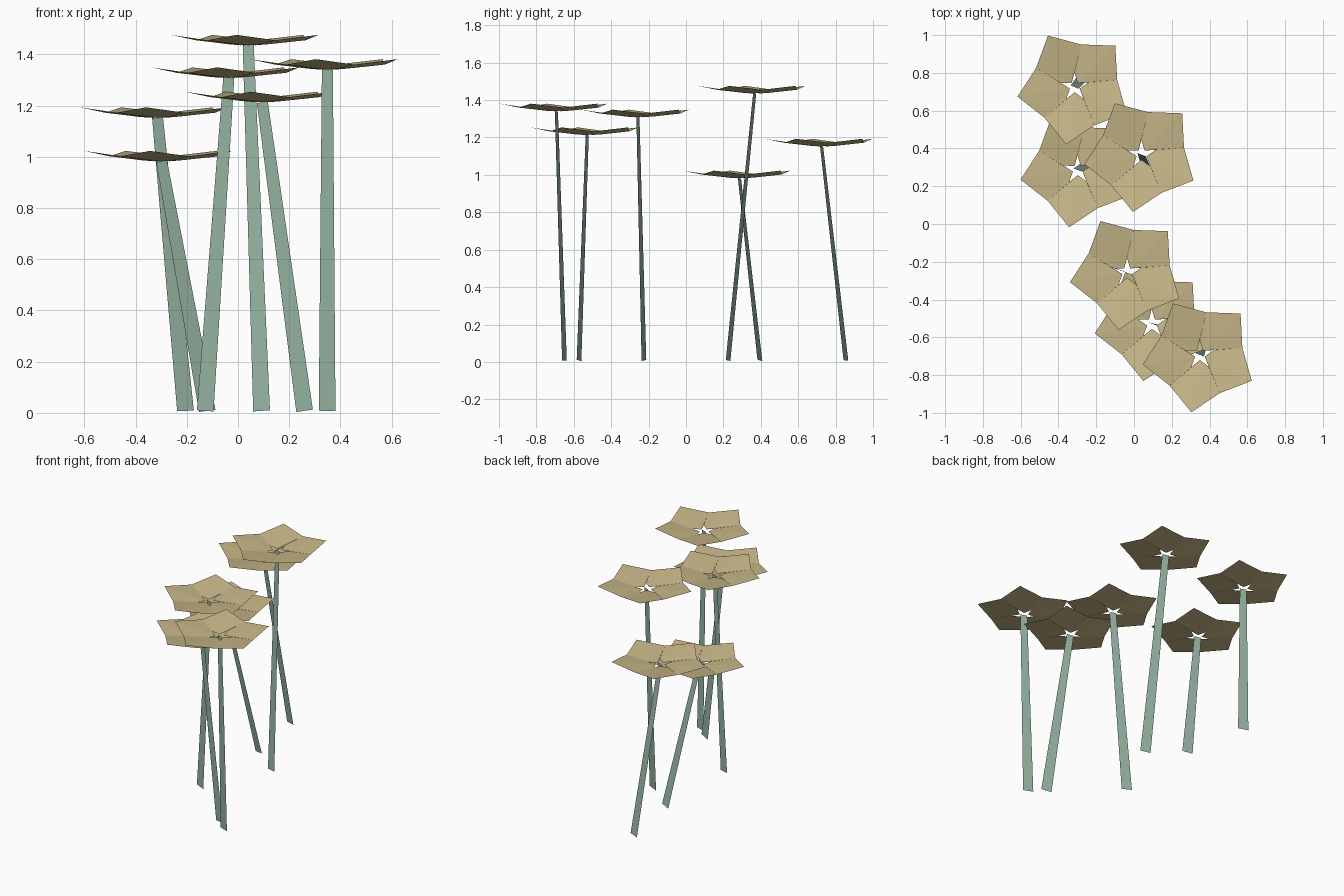
import bpy, bmesh, math
from mathutils import Vector

if "Cube" in bpy.data.objects:
    bpy.data.objects.remove(bpy.data.objects["Cube"])


def material(name, rgb):
    m = bpy.data.materials.new(name)
    m.diffuse_color = (*rgb, 1.0)
    m.use_nodes = True
    m.node_tree.nodes["Principled BSDF"].inputs["Base Color"].default_value = m.diffuse_color
    return m


TAN = material("petal_tan", (0.58, 0.48, 0.25))
GREEN = material("stem_green", (0.30, 0.45, 0.36))


def make_object(name, bm, mat):
    mesh = bpy.data.meshes.new(name)
    bm.to_mesh(mesh)
    bm.free()
    mesh.materials.append(mat)
    obj = bpy.data.objects.new(name, mesh)
    bpy.context.collection.objects.link(obj)
    return obj


def flower_head(name, centre):
    """Shallow five-petal dish with a star-shaped opening in the middle."""
    bm = bmesh.new()

    def ring(radius, start_deg, height):
        out = []
        for k in range(5):
            a = math.radians(start_deg + 72 * k)
            out.append(bm.verts.new(Vector(centre) + Vector(
                (radius * math.cos(a), radius * math.sin(a), height))))
        return out

    inner = ring(0.027, 54, 0.0)       # star notches, base of each petal
    gap = ring(0.078, 91, 0.004)       # star points, between petals
    tip = ring(0.307, 45.5, 0.041)     # petal tips
    mid = ring(0.228, 81.5, 0.02)      # outer notches between petals
    for k in range(5):
        p = k - 1
        # two folded halves per petal
        bm.faces.new((inner[k], gap[p], mid[p]))
        bm.faces.new((inner[k], mid[p], tip[k]))
        bm.faces.new((inner[k], tip[k], mid[k]))
        bm.faces.new((inner[k], mid[k], gap[k]))
    make_object(name, bm, TAN)


def stem(name, base, top):
    """Flat tapered strip, turned slightly about the vertical."""
    bm = bmesh.new()
    a = math.radians(-21)
    axis = (Vector(top) - Vector(base)).normalized()
    side = Vector((math.cos(a), math.sin(a), 0))
    side = (side - axis * side.dot(axis)).normalized()
    b, t = Vector(base), Vector(top)
    corners = (b - side * 0.035, b + side * 0.035,
               t + side * 0.023, t - side * 0.023)
    bm.faces.new([bm.verts.new(c) for c in corners])
    make_object(name, bm, GREEN)


# head centre, stem base (x, y)
FLOWERS = [
    ((-0.314, 0.725, 1.152), (-0.205, 0.855)),
    ((-0.298, 0.286, 0.982), (-0.120, 0.395)),
    ((0.040, 0.367, 1.435), (0.092, 0.225)),
    ((-0.036, -0.257, 1.308), (-0.128, -0.225)),
    ((0.095, -0.528, 1.213), (0.260, -0.572)),
    ((0.349, -0.693, 1.340), (0.348, -0.650)),
]
for i, (head, foot) in enumerate(FLOWERS, 1):
    flower_head(f"flower_head_{i}", head)
    stem(f"stem_{i}", (foot[0], foot[1], 0.008), head)
